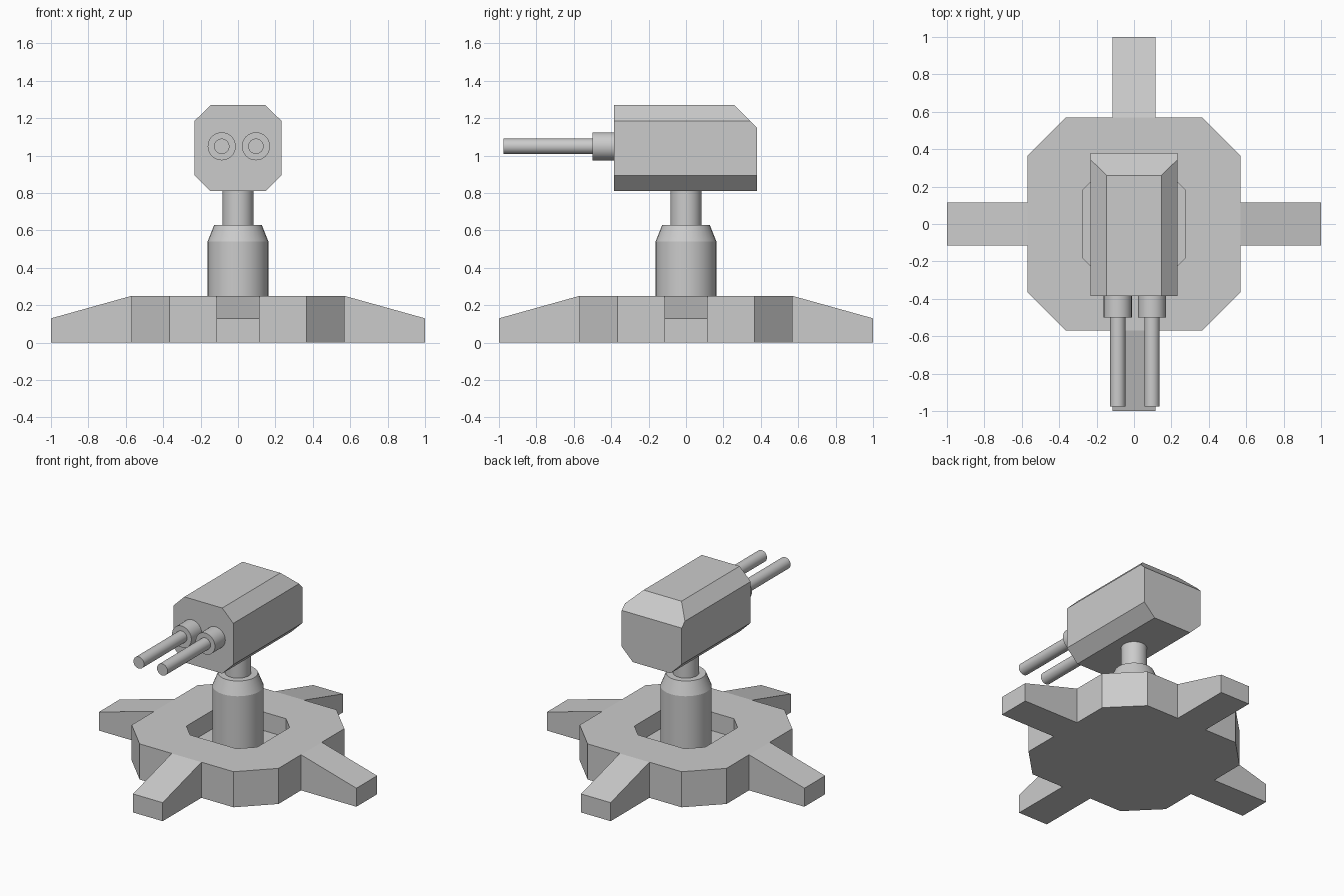
import bpy, bmesh, math
from mathutils import Matrix

if "Cube" in bpy.data.objects:
    bpy.data.objects.remove(bpy.data.objects["Cube"])


def finish(name, bm):
    bmesh.ops.recalc_face_normals(bm, faces=bm.faces)
    mesh = bpy.data.meshes.new(name)
    bm.to_mesh(mesh)
    bm.free()
    obj = bpy.data.objects.new(name, mesh)
    bpy.context.collection.objects.link(obj)
    return obj


def activate(obj):
    bpy.ops.object.select_all(action='DESELECT')
    obj.select_set(True)
    bpy.context.view_layer.objects.active = obj


def octagon(hx, hy, cx, cy):
    """Chamfered rectangle: half sizes hx, hy, corners cut back to cx, cy."""
    return [(hx, -cy), (hx, cy), (cx, hy), (-cx, hy),
            (-hx, cy), (-hx, -cy), (-cx, -hy), (cx, -hy)]


def prism(outline, height):
    """Extrude an xy outline up from z = 0; returns the bmesh and its top face."""
    bm = bmesh.new()
    base = bm.faces.new([bm.verts.new((x, y, 0)) for x, y in outline])
    top = bmesh.ops.extrude_face_region(bm, geom=[base], use_keep_orig=True)['geom']
    bmesh.ops.translate(bm, vec=(0, 0, height),
                        verts=[v for v in top if isinstance(v, bmesh.types.BMVert)])
    return bm, next(f for f in top if isinstance(f, bmesh.types.BMFace))


def lathe(name, profile, sides=32, matrix=Matrix.Identity(4)):
    """Capped solid of revolution from (radius, z) points."""
    bm = bmesh.new()
    rings = [[bm.verts.new((r * math.cos(math.tau * i / sides),
                            r * math.sin(math.tau * i / sides), z))
              for i in range(sides)] for r, z in profile]
    for a, b in zip(rings, rings[1:]):
        for i in range(sides):
            j = (i + 1) % sides
            bm.faces.new((a[i], a[j], b[j], b[i]))
    bm.faces.new(rings[0])
    bm.faces.new(rings[-1])
    bm.transform(matrix)
    obj = finish(name, bm)
    activate(obj)
    bpy.ops.object.shade_smooth_by_angle(angle=math.radians(20))
    return obj


# Base plate with four sloping feet, from one outline
H, W, C, L = 0.57, 0.115, 0.365, 1.0
side = [(H, -C), (H, -W), (L, -W), (L, W), (H, W), (H, C)]
outline = []
for turn in range(4):
    c, s = ((1, 0), (0, 1), (-1, 0), (0, -1))[turn]
    outline += [(x * c - y * s, x * s + y * c) for x, y in side]
bm, top = prism(outline, 0.25)
top_verts = [v for v in bm.verts if v.co.z > 0.2]
roots = [v for v in top_verts
         if abs(min(abs(v.co.x), abs(v.co.y)) - W) < 1e-4 and max(abs(v.co.x), abs(v.co.y)) < 0.9]
for axis in (0, 1):
    for sign in (1, -1):
        a, b = [v for v in roots if v.co[axis] * sign > 0.5]
        face = next(f for f in a.link_faces if b in f.verts and len(f.verts) > 4)
        bmesh.utils.face_split(face, a, b)
for v in top_verts:
    if max(abs(v.co.x), abs(v.co.y)) > 0.9:
        v.co.z = 0.13
base = finish("base", bm)

# Octagonal recess around the column
bm, _ = prism(octagon(0.275, 0.275, 0.18, 0.18), 0.4)
bmesh.ops.translate(bm, verts=bm.verts, vec=(0, 0, 0.12))
cutter = finish("recess_cutter", bm)
cutter.hide_render = True
cut = base.modifiers.new("recess", 'BOOLEAN')
cut.operation, cut.object, cut.solver = 'DIFFERENCE', cutter, 'EXACT'
activate(base)
bpy.ops.object.modifier_apply(modifier=cut.name)
bpy.data.objects.remove(cutter)

# Column and neck
lathe("column", [(0.163, 0.12), (0.163, 0.54), (0.127, 0.63), (0.083, 0.63), (0.083, 0.815)])

# Gun housing: octagonal prism along y, rear top edge bevelled by a plane cut
bm, _ = prism(octagon(0.233, 0.23, 0.147, 0.145), 0.765)
bm.transform(Matrix.Translation((0, 0.38, 1.04)) @ Matrix.Rotation(math.pi / 2, 4, 'X'))
cut = bmesh.ops.bisect_plane(bm, geom=bm.verts[:] + bm.edges[:] + bm.faces[:],
                             plane_co=(0, 0.26, 1.27), plane_no=(0, 1, 1), clear_outer=True)
bmesh.ops.holes_fill(bm, edges=[e for e in bm.edges if e.is_boundary], sides=0)
finish("gun_housing", bm)

# Twin barrels with sleeves, pointing to the front
for label, x in (("left", -0.087), ("right", 0.096)):
    aim = Matrix.Translation((x, -0.38, 1.05)) @ Matrix.Rotation(math.pi / 2, 4, 'X')
    lathe(label + "_barrel", [(0.075, 0), (0.075, 0.12), (0.041, 0.12), (0.041, 0.597)], 32, aim)
